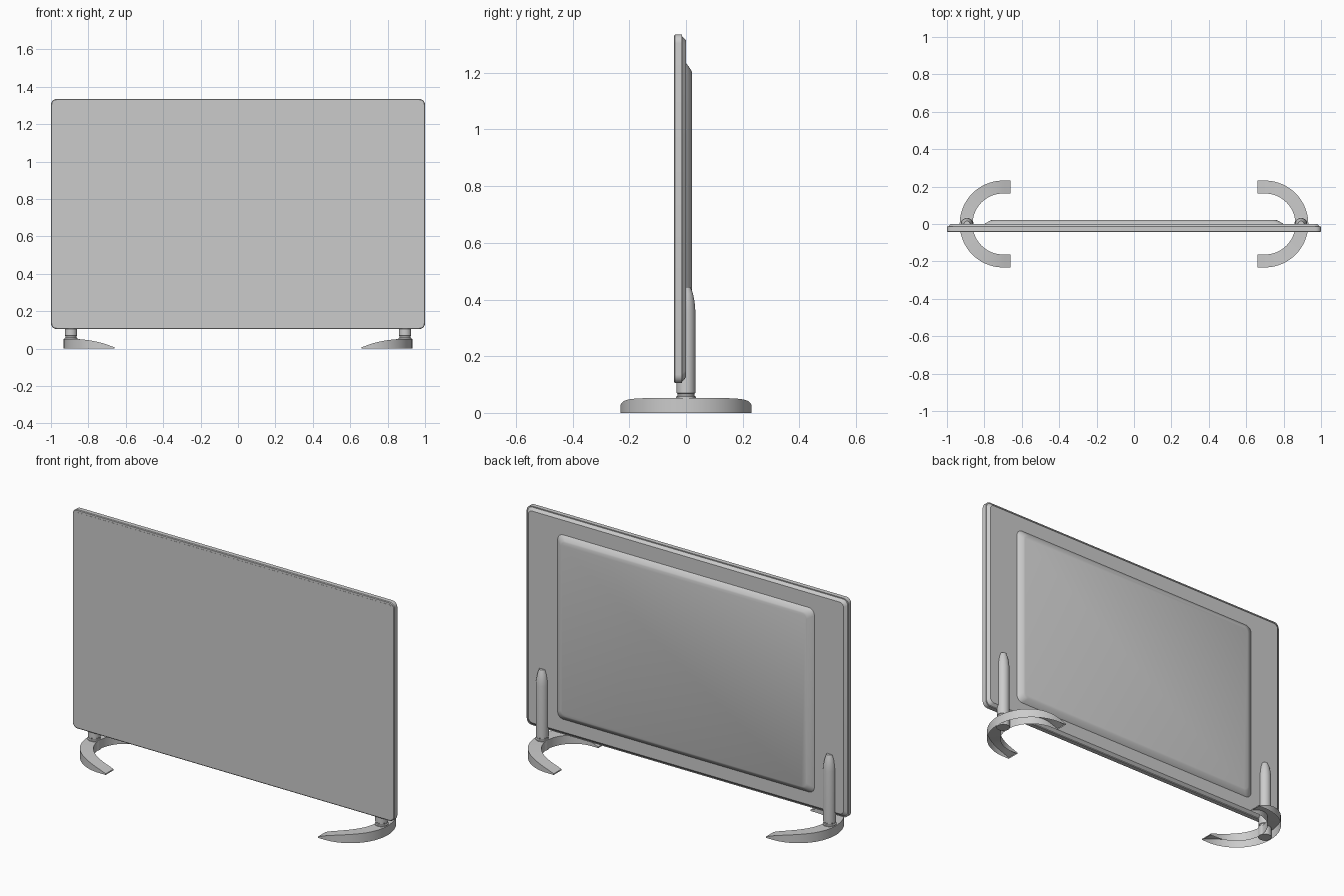
import bpy, bmesh, math

if "Cube" in bpy.data.objects:
    bpy.data.objects.remove(bpy.data.objects["Cube"])


def finish(name, bm, mirror=False, angle=30):
    bmesh.ops.remove_doubles(bm, verts=bm.verts, dist=1e-5)
    bmesh.ops.recalc_face_normals(bm, faces=bm.faces)
    me = bpy.data.meshes.new(name)
    bm.to_mesh(me)
    bm.free()
    ob = bpy.data.objects.new(name, me)
    bpy.context.collection.objects.link(ob)
    bpy.ops.object.select_all(action='DESELECT')
    ob.select_set(True)
    bpy.context.view_layer.objects.active = ob
    bpy.ops.object.shade_smooth_by_angle(angle=math.radians(angle))
    if mirror:
        m = ob.modifiers.new("Mirror", 'MIRROR')
        m.use_axis[0] = True
    return ob


def bridge(bm, rings, closed=True):
    for a, b in zip(rings, rings[1:]):
        n = len(a)
        for i in range(n if closed else n - 1):
            j = (i + 1) % n
            bm.faces.new((a[i], a[j], b[j], b[i]))


def plate(name, sections, seg=5):
    """Loft rounded rectangles (y, half width, z low, z high, corner radius) along y."""
    bm = bmesh.new()
    rings = []
    for y, w, z0, z1, r in sections:
        ring = []
        for k, (cx, cz) in enumerate([(w - r, z1 - r), (r - w, z1 - r),
                                      (r - w, z0 + r), (w - r, z0 + r)]):
            for s in range(seg + 1):
                a = math.pi / 2 * (k + s / seg)
                ring.append(bm.verts.new((cx + r * math.cos(a), y, cz + r * math.sin(a))))
        rings.append(ring)
    bridge(bm, rings)
    bm.faces.new(rings[0])
    bm.faces.new(rings[-1])
    return finish(name, bm)


# Display panel: front frame, thin glass, chamfered rear shell, raised back cover
plate("front_frame", [(-0.042, 0.996, 0.109, 1.331, 0.026),
                      (-0.039, 1.0, 0.105, 1.335, 0.03),
                      (-0.014, 1.0, 0.105, 1.335, 0.03)])
plate("screen", [(-0.0428, 0.985, 0.125, 1.32, 0.015), (-0.040, 0.985, 0.125, 1.32, 0.015)])
plate("rear_shell", [(-0.0145, 0.995, 0.11, 1.33, 0.028),
                     (0.0, 0.98, 0.125, 1.315, 0.025)])
plate("back_cover", [(-0.003, 0.80, 0.195, 1.235, 0.035),
                     (0.002, 0.797, 0.198, 1.232, 0.035),
                     (0.018, 0.77, 0.22, 1.21, 0.03),
                     (0.021, 0.762, 0.227, 1.203, 0.03)])

# Posts: turned profile with a neck groove and a bullet-shaped top
profile = [(0.035, 0.0), (0.035, 0.057), (0.03, 0.06), (0.03, 0.067), (0.033, 0.07),
           (0.033, 0.36), (0.0305, 0.39), (0.025, 0.42), (0.016, 0.445)]
bm = bmesh.new()
N = 32
rings = [[bm.verts.new((0.893 + r * math.cos(2 * math.pi * i / N),
                        r * math.sin(2 * math.pi * i / N), z)) for i in range(N)]
         for r, z in profile]
bridge(bm, rings)
bm.faces.new(rings[0])
bm.faces.new(rings[-1])
finish("stand_post", bm, mirror=True)


# Feet: C-shaped tapering shells, open underneath
def foot_height(x):
    t = min(max((0.90 - x) / 0.24, 0), 1)
    return 0.052 - 0.045 * t ** 2.2


CX, R_OUT, R_IN, STEPS = 0.70, 0.232, 0.163, 40
stations = [(0.66, -R_OUT, 0.66, -R_IN)]
for i in range(STEPS + 1):
    a = math.pi * (i / STEPS - 0.5)
    c, s = math.cos(a), math.sin(a)
    stations.append((CX + R_OUT * c, R_OUT * s, CX + R_IN * c, R_IN * s))
stations.append((0.66, R_OUT, 0.66, R_IN))
bm = bmesh.new()
rings = [[bm.verts.new(p) for p in ((xo, yo, 0), (xo, yo, foot_height(xo)),
                                    (xi, yi, foot_height(xi)), (xi, yi, 0))]
         for xo, yo, xi, yi in stations]
bridge(bm, rings, closed=False)
bm.faces.new(rings[0])
bm.faces.new(rings[-1])
finish("stand_foot", bm, mirror=True)
